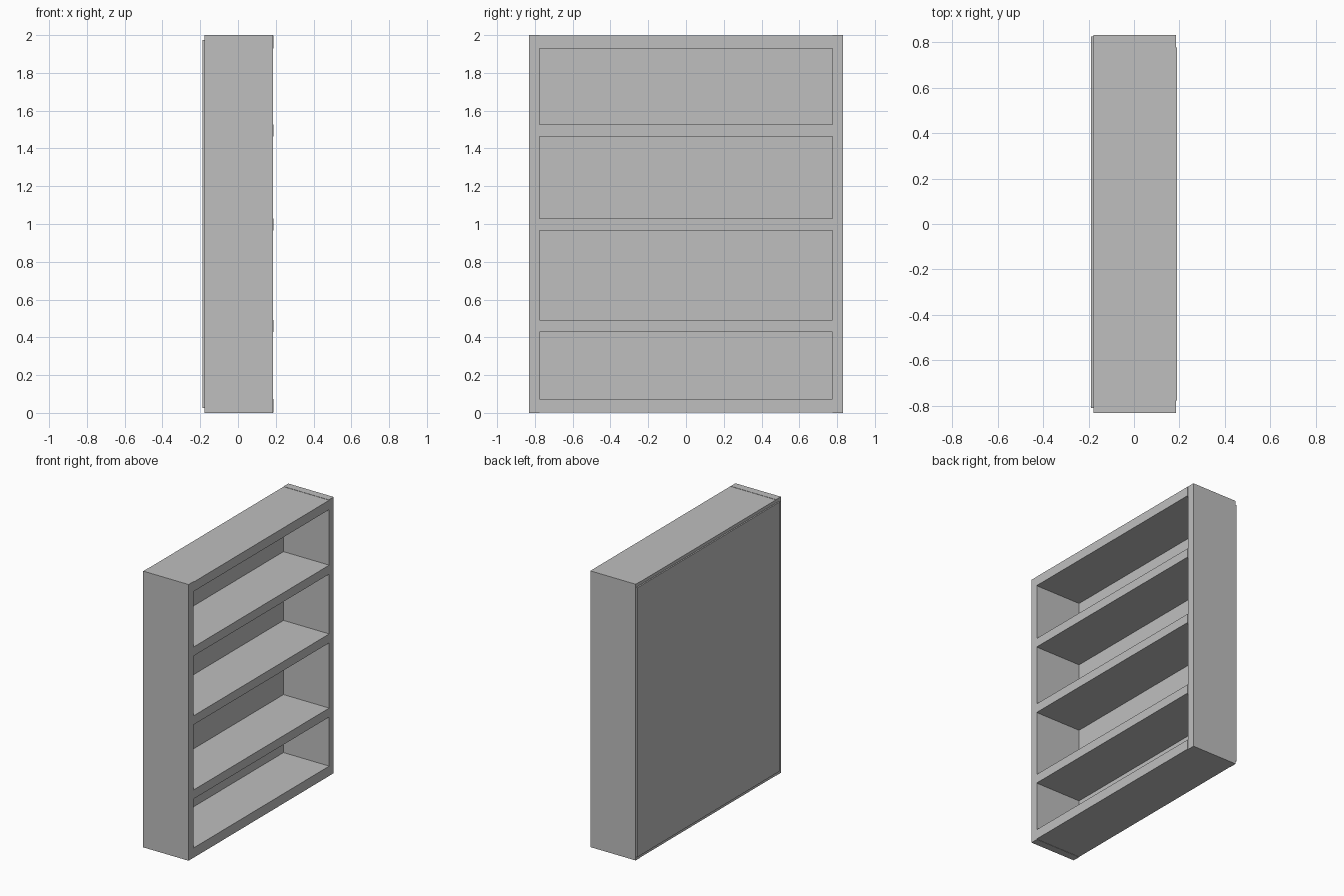
import bpy

# Remove the default cube
cube = bpy.data.objects.get("Cube")
if cube:
    bpy.data.objects.remove(cube, do_unlink=True)

# Single flat grey
grey = bpy.data.materials.new("plain_grey")
grey.use_nodes = True
colour = (0.52, 0.52, 0.52, 1)
grey.diffuse_color = colour
grey.node_tree.nodes["Principled BSDF"].inputs["Base Color"].default_value = colour


def board(name, x, y, z):
    """Box spanning the given (low, high) ranges."""
    spans = (x, y, z)
    bpy.ops.mesh.primitive_cube_add(size=1, location=[(a + b) / 2 for a, b in spans])
    ob = bpy.context.object
    ob.name = name
    ob.scale = [b - a for a, b in spans]
    bpy.ops.object.transform_apply(location=False, rotation=False, scale=True)
    ob.data.materials.append(grey)
    return ob


BACK, SIDE_FRONT, SHELF_FRONT = -0.178, 0.185, 0.188
OUTER, INNER = 0.83, 0.775

# Upright sides
board("right_end_panel", (BACK, SIDE_FRONT), (-OUTER, -INNER), (0, 2))
board("left_end_panel", (BACK, SIDE_FRONT), (INNER, OUTER), (0, 2))

# Horizontal boards between the sides
shelves = {
    "bottom_board": (0.002, 0.073),
    "lower_shelf": (0.428, 0.493),
    "middle_shelf": (0.965, 1.03),
    "upper_shelf": (1.463, 1.528),
    "top_board": (1.93, 1.998),
}
for name, heights in shelves.items():
    board(name, (BACK, SHELF_FRONT), (-INNER, INNER), heights)

# Thin sheet closing the back
board("back_panel", (-0.188, BACK), (-0.808, 0.825), (0.025, 1.975))
